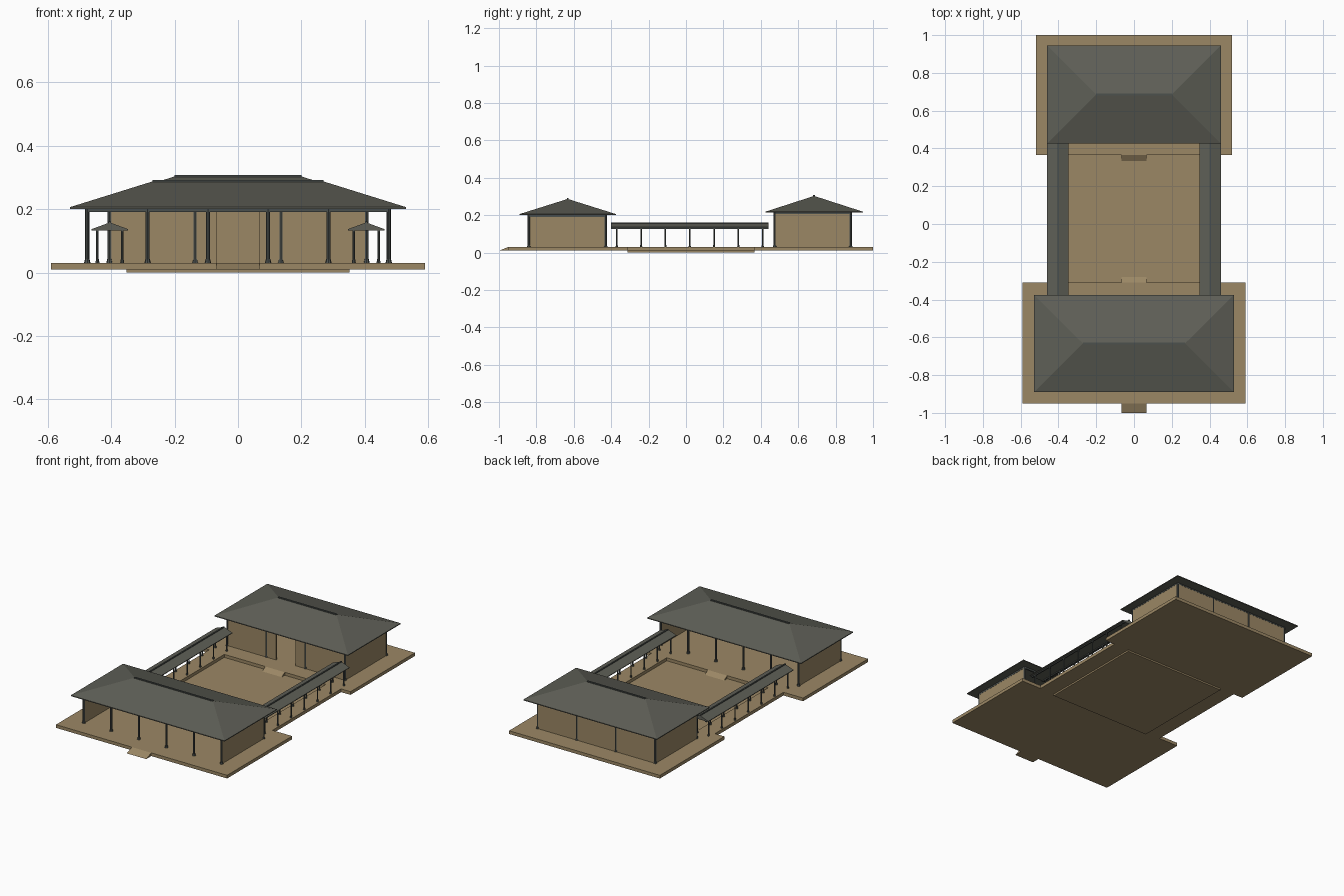
import bpy, bmesh

if "Cube" in bpy.data.objects:
    bpy.data.objects.remove(bpy.data.objects["Cube"])


def material(name, rgb):
    m = bpy.data.materials.new(name)
    m.diffuse_color = (*rgb, 1)
    m.use_nodes = True
    m.node_tree.nodes["Principled BSDF"].inputs["Base Color"].default_value = m.diffuse_color
    return m


TAN = material("tan_plaster", (0.33, 0.245, 0.13))
SLATE = material("slate_tiles", (0.112, 0.114, 0.094))
DARK = material("dark_timber", (0.072, 0.082, 0.076))


def add_mesh(name, verts, faces, mat):
    me = bpy.data.meshes.new(name)
    me.from_pydata(verts, [], faces)
    bm = bmesh.new()
    bm.from_mesh(me)
    bmesh.ops.recalc_face_normals(bm, faces=bm.faces)
    bm.to_mesh(me)
    bm.free()
    me.materials.append(mat)
    ob = bpy.data.objects.new(name, me)
    bpy.context.collection.objects.link(ob)
    return ob


BOX = [(0, 1, 3, 2), (4, 6, 7, 5), (0, 4, 5, 1), (2, 3, 7, 6), (0, 2, 6, 4), (1, 5, 7, 3)]


def box(name, x, y, z, mat):
    return add_mesh(name, [(a, b, c) for a in x for b in y for c in z], BOX, mat)


def extrude(name, profile, lo, hi, axis, mat):
    """Extrude a 2D profile (u, z) along the x or y axis."""
    n = len(profile)
    place = (lambda u, z, t: (t, u, z)) if axis == "x" else (lambda u, z, t: (u, t, z))
    verts = [place(u, z, t) for t in (lo, hi) for u, z in profile]
    faces = [tuple(range(n)), tuple(range(n, 2 * n))]
    faces += [(i, (i + 1) % n, n + (i + 1) % n, n + i) for i in range(n)]
    return add_mesh(name, verts, faces, mat)


def column(name, x, y, z0, z1, r):
    """Round post on a flared foot."""
    bm = bmesh.new()
    foot = 0.012
    for radius1, radius2, a, b in ((r * 1.6, r * 1.1, z0, z0 + foot), (r, r, z0 + foot, z1)):
        part = bmesh.ops.create_cone(bm, cap_ends=True, segments=8, radius1=radius1,
                                     radius2=radius2, depth=b - a)
        bmesh.ops.translate(bm, verts=part["verts"], vec=(x, y, (a + b) / 2))
    me = bpy.data.meshes.new(name)
    bm.to_mesh(me)
    bm.free()
    me.materials.append(DARK)
    bpy.context.collection.objects.link(bpy.data.objects.new(name, me))


def hip_roof(name, hx, y0, y1, eave, ridge_half, ridge_z):
    """Hipped roof with a thin eave edge and a ridge beam."""
    ym = (y0 + y1) / 2
    ring = [(-hx, y0), (hx, y0), (hx, y1), (-hx, y1)]
    verts = [(x, y, eave) for x, y in ring] + [(x, y, eave + 0.005) for x, y in ring]
    verts += [(-ridge_half, ym, ridge_z), (ridge_half, ym, ridge_z)]
    faces = [(3, 2, 1, 0)] + [(i, (i + 1) % 4, 4 + (i + 1) % 4, 4 + i) for i in range(4)]
    faces += [(4, 5, 9, 8), (5, 6, 9), (6, 7, 8, 9), (7, 4, 8)]
    add_mesh(name, verts, faces, SLATE)
    box(name + "_ridge", (-ridge_half, ridge_half), (ym - 0.005, ym + 0.005),
        (ridge_z - 0.008, ridge_z + 0.004), DARK)


FLOOR, LOW = 0.03, 0.01

# Platforms and sunken courtyard
box("front_platform", (-0.59, 0.59), (-0.95, -0.31), (LOW, FLOOR), TAN)
box("back_platform", (-0.52, 0.52), (0.365, 1.0), (LOW, FLOOR), TAN)
box("courtyard_floor", (-0.352, 0.352), (-0.312, 0.367), (0, LOW + 0.001), TAN)
for s, side in ((-1, "left"), (1, "right")):
    box(side + "_walk_platform", sorted((s * 0.35, s * 0.455)), (-0.31, 0.365), (LOW, FLOOR), TAN)

# Ramps up to the platforms
for name, top, toe in (("front_ramp", -0.95, -1.0), ("court_front_ramp", -0.31, -0.278),
                       ("court_back_ramp", 0.365, 0.333)):
    extrude(name, [(toe, LOW), (top, LOW), (top, FLOOR)], -0.067, 0.067, "x", TAN)

# Halls: columns, side walls, lintels and roofs
T = 0.004
for hall, xs, y0, y1, top in (
        ("front_hall", [-0.475 + 0.19 * i for i in range(6)], -0.84, -0.43, 0.203),
        ("back_hall", [-0.405 + 0.27 * i for i in range(4)], 0.475, 0.88, 0.218)):
    hx = xs[-1]
    for y in (y0, y1):
        for x in xs:
            column(hall + "_column", x, y, FLOOR, top, 0.0065)
        box(hall + "_lintel", (-hx, hx), (y - 0.005, y + 0.005), (top - 0.012, top), DARK)
    for s in (-1, 1):
        box(hall + "_side_wall", (s * hx - T, s * hx + T), (y0, y1), (FLOOR, top - 0.012), TAN)
        box(hall + "_side_lintel", (s * hx - 0.005, s * hx + 0.005), (y0, y1), (top - 0.012, top), DARK)

# Back hall walls, with a doorway towards the courtyard
box("back_wall", (-0.405, 0.405), (0.88 - T, 0.88 + T), (FLOOR, 0.206), TAN)
for s in (-1, 1):
    box("doorway_wall", sorted((s * 0.067, s * 0.405)), (0.475 - T, 0.475 + T), (FLOOR, 0.206), TAN)

hip_roof("front_roof", 0.53, -0.89, -0.375, 0.201, 0.27, 0.287)
hip_roof("back_roof", 0.46, 0.425, 0.945, 0.214, 0.20, 0.303)

# Covered walkways on both sides of the courtyard
for s, side in ((-1, "left"), (1, "right")):
    c = s * 0.404
    extrude(side + "_walk_roof",
            [(c - 0.057, 0.133), (c + 0.057, 0.133), (c + 0.057, 0.137), (c, 0.158), (c - 0.057, 0.137)],
            -0.40, 0.44, "y", SLATE)
    box(side + "_walk_ridge", (c - 0.004, c + 0.004), (-0.40, 0.44), (0.153, 0.161), DARK)
    for x in (c - 0.039, c + 0.039):
        box(side + "_walk_beam", (x - 0.004, x + 0.004), (-0.40, 0.44), (0.127, 0.134), DARK)
        for i in range(7):
            column(side + "_walk_column", x, -0.37 + 0.13 * i, FLOOR, 0.13, 0.004)
